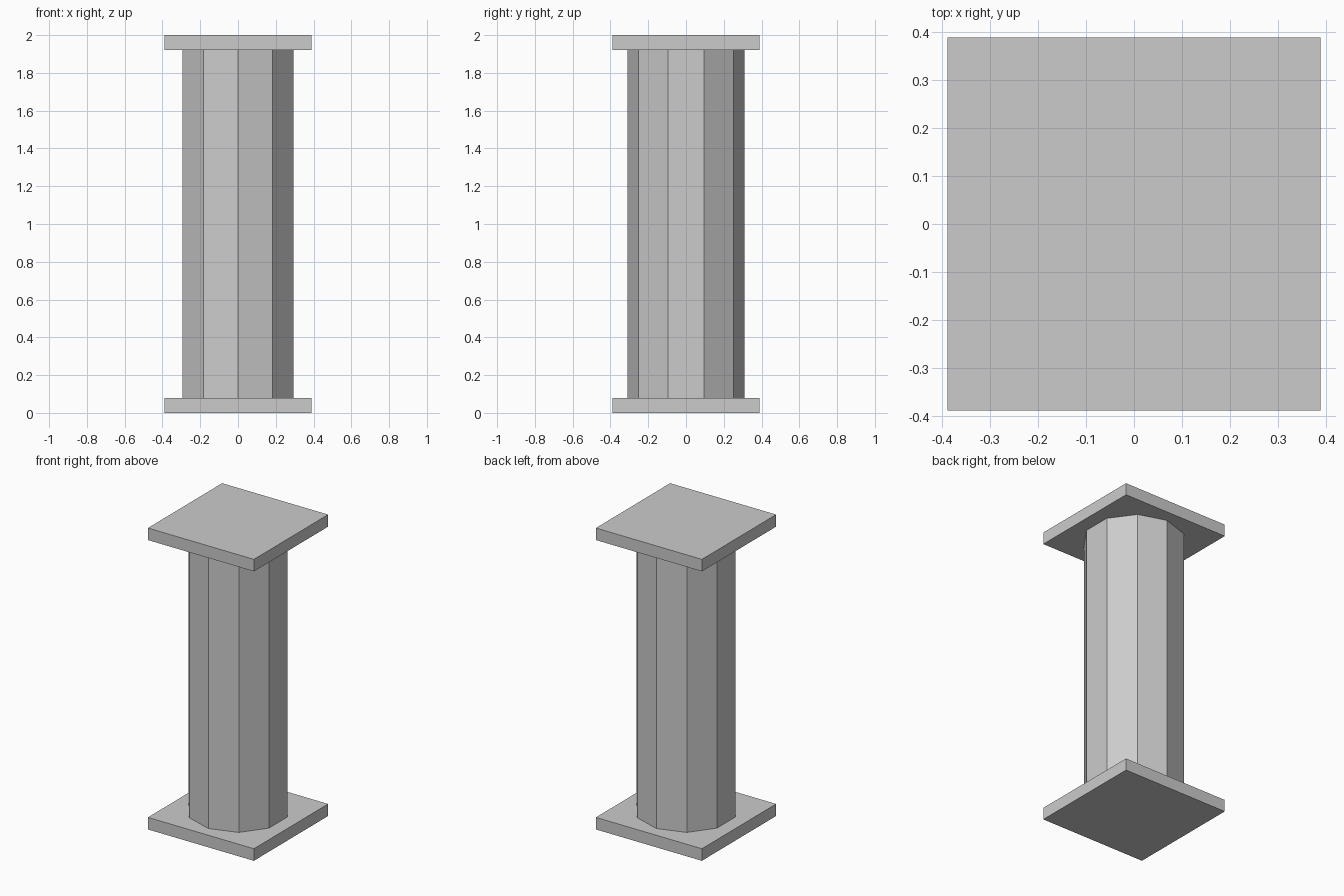
import bpy

if "Cube" in bpy.data.objects:
    bpy.data.objects.remove(bpy.data.objects["Cube"])

HEIGHT = 2.0
PLATE_W, PLATE_T = 0.778, 0.08


def plate(name, z):
    bpy.ops.mesh.primitive_cube_add(size=1, location=(0, 0, z))
    ob = bpy.context.object
    ob.name = name
    ob.scale = (PLATE_W, PLATE_W, PLATE_T)
    bpy.ops.object.transform_apply(location=False, rotation=False, scale=True)


# Square base and capital slabs
plate("base_plate", PLATE_T / 2)
plate("top_plate", HEIGHT - PLATE_T / 2)

# Ten-sided shaft, corners pointing to front and back
bpy.ops.mesh.primitive_cylinder_add(
    vertices=10, radius=0.31, depth=HEIGHT - 2 * PLATE_T,
    end_fill_type='NGON', location=(0, 0, HEIGHT / 2))
bpy.context.object.name = "column_shaft"
